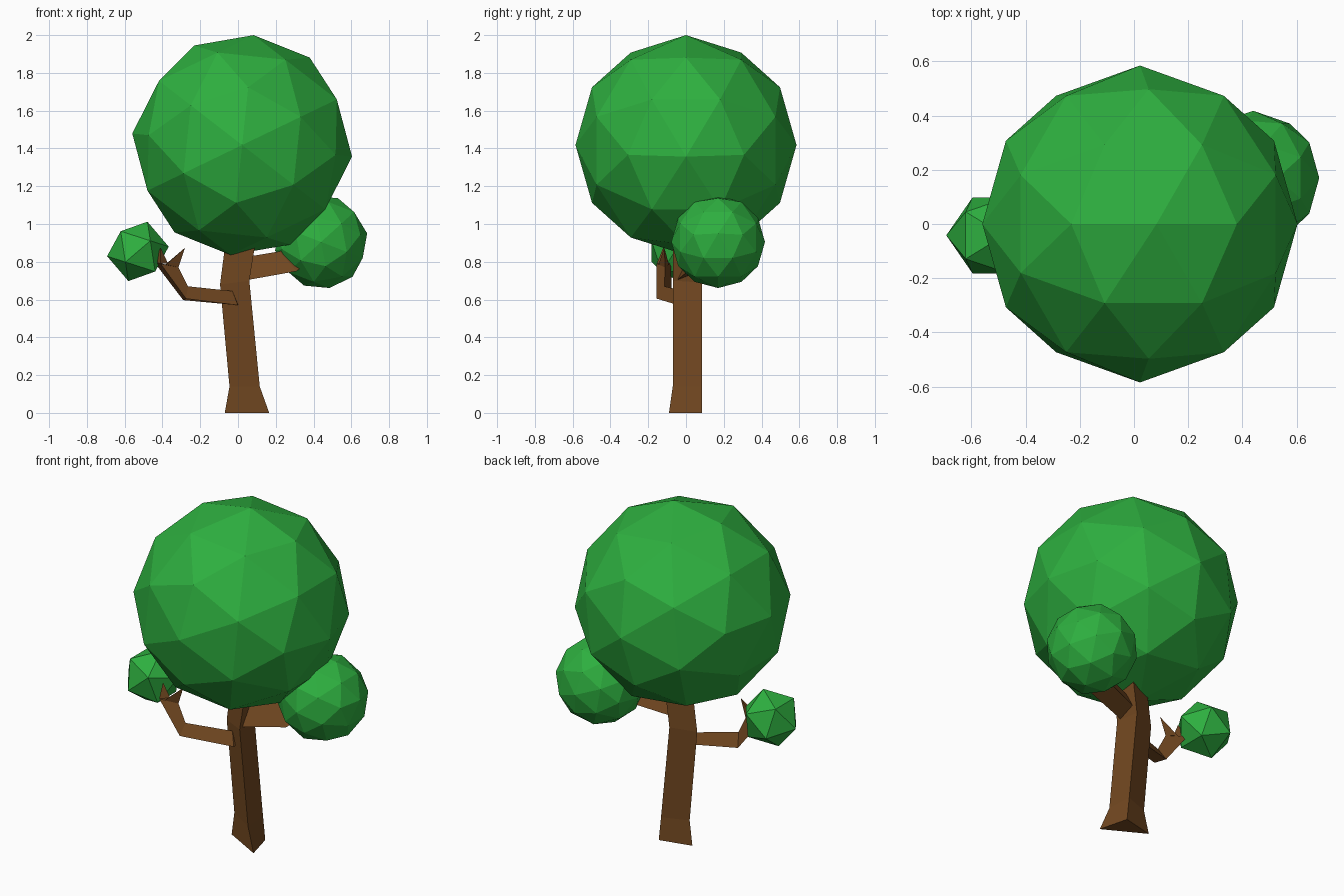
import bpy, bmesh
from math import radians
from mathutils import Matrix

if "Cube" in bpy.data.objects:
    bpy.data.objects.remove(bpy.data.objects["Cube"])


def material(name, rgb):
    m = bpy.data.materials.new(name)
    m.diffuse_color = (*rgb, 1)
    m.use_nodes = True
    m.node_tree.nodes["Principled BSDF"].inputs["Base Color"].default_value = m.diffuse_color
    return m


LEAF = material("leaf_green", (0.027, 0.43, 0.05))
BARK = material("bark_brown", (0.17, 0.065, 0.015))


def finish(name, bm, mat):
    bmesh.ops.recalc_face_normals(bm, faces=bm.faces[:])
    me = bpy.data.meshes.new(name)
    bm.to_mesh(me)
    bm.free()
    me.materials.append(mat)
    bpy.context.collection.objects.link(bpy.data.objects.new(name, me))


def foliage(name, centre, radius, tilt, detail):
    """Faceted leaf ball; -31.72 degrees puts an edge of the icosahedron on top."""
    bm = bmesh.new()
    turn = Matrix.Rotation(radians(tilt - 31.72), 4, 'Y')
    bmesh.ops.create_icosphere(bm, subdivisions=detail, radius=radius,
                               matrix=Matrix.Translation(centre) @ turn)
    finish(name, bm, LEAF)


def limb(name, sections, tip=None):
    """Loft three-sided sections, ending in a flat cap or a pointed tip."""
    bm = bmesh.new()
    rings = [[bm.verts.new(p) for p in s] for s in sections]
    bm.faces.new(rings[0])
    for a, b in zip(rings, rings[1:]):
        for i in range(3):
            j = (i + 1) % 3
            bm.faces.new((a[i], a[j], b[j], b[i]))
    last = rings[-1]
    if tip:
        t = bm.verts.new(tip)
        for i in range(3):
            bm.faces.new((last[i], last[(i + 1) % 3], t))
    else:
        bm.faces.new(last)
    finish(name, bm, BARK)


# Leaf balls
foliage("main_crown", (0.022, 0, 1.418), 0.585, 6, 2)
foliage("right_foliage", (0.44, 0.17, 0.905), 0.248, -10.5, 2)
foliage("left_foliage", (-0.53, -0.042, 0.855), 0.165, 49.5, 1)

# Three-sided trunk with flared foot and a bend near the top
limb("trunk", [
    [(-0.07, 0.04, 0), (0.165, -0.09, 0), (0.12, 0.085, 0)],
    [(-0.045, 0.03, 0.14), (0.115, -0.07, 0.14), (0.105, 0.085, 0.14)],
    [(-0.095, 0.03, 0.68), (0.06, -0.07, 0.70), (0.05, 0.085, 0.69)],
    [(-0.06, 0.03, 0.95), (0.10, -0.07, 0.95), (0.085, 0.085, 0.95)],
])

# Right branch running into its leaf ball
limb("right_branch", [
    [(0.04, 0.01, 0.825), (0.03, -0.05, 0.70), (0.03, 0.05, 0.74)],
    [(0.22, 0.06, 0.855), (0.31, 0.01, 0.75), (0.25, 0.11, 0.78)],
    [(0.40, 0.15, 0.90), (0.42, 0.12, 0.84), (0.40, 0.18, 0.85)],
])

# Left branch with an elbow, then a two-pronged fork
upper, front, back = (-0.315, -0.11, 0.77), (-0.41, -0.155, 0.79), (-0.445, -0.08, 0.80)
limb("left_branch", [
    [(-0.03, -0.01, 0.645), (0, -0.04, 0.57), (0, 0.02, 0.58)],
    [(-0.265, -0.115, 0.67), (-0.275, -0.155, 0.605), (-0.29, -0.075, 0.597)],
    [upper, front, back],
])
limb("left_prong", [[(-0.37, -0.11, 0.79), front, back]], (-0.41, -0.12, 0.875))
limb("right_prong", [[upper, (-0.38, -0.145, 0.785), (-0.385, -0.09, 0.785)]],
     (-0.28, -0.115, 0.875))
